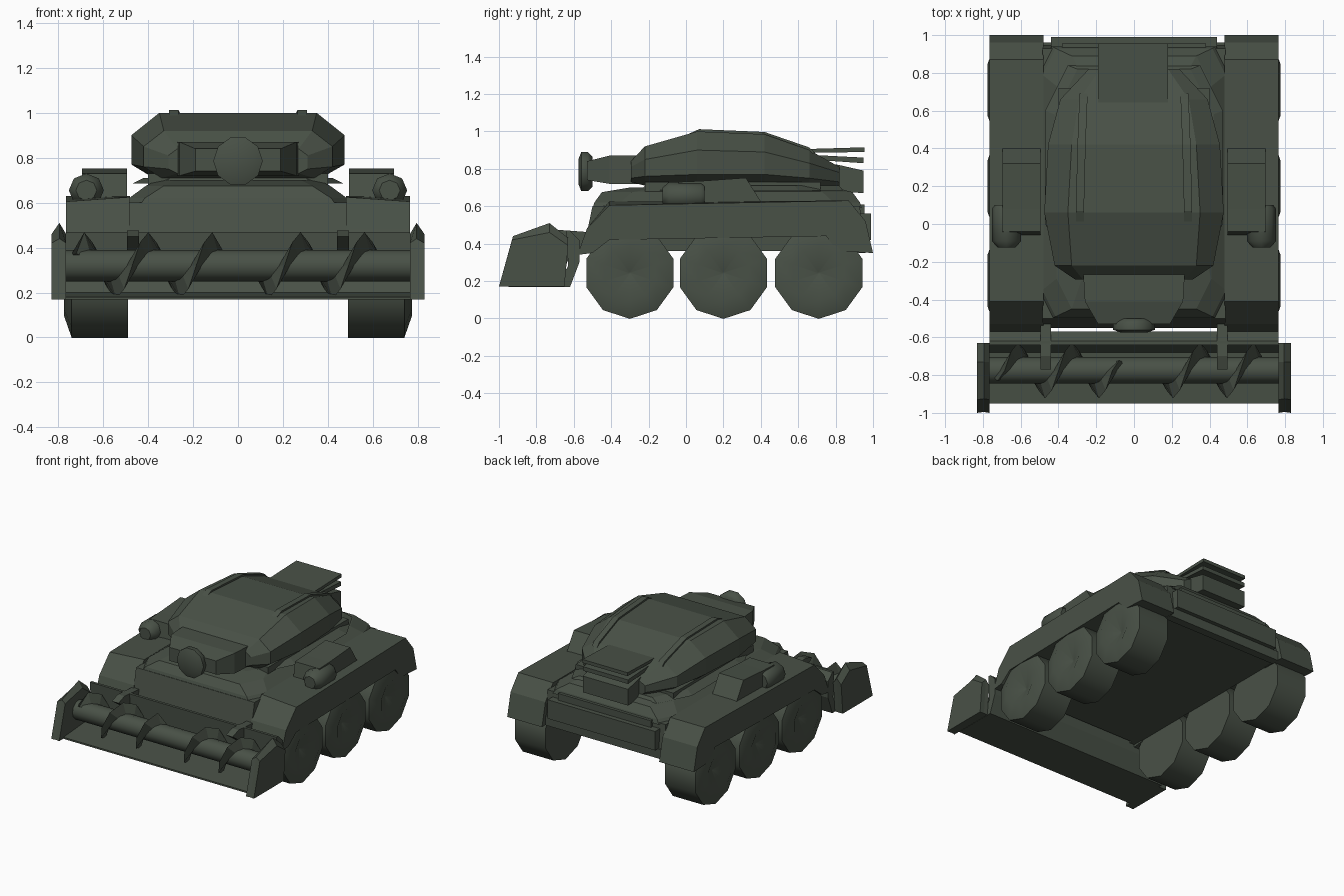
import bpy, bmesh, math
from mathutils import Vector

if "Cube" in bpy.data.objects:
    bpy.data.objects.remove(bpy.data.objects["Cube"])

green = bpy.data.materials.new("dark_army_green")
green.diffuse_color = (0.066, 0.082, 0.062, 1)
green.use_nodes = True
green.node_tree.nodes["Principled BSDF"].inputs["Base Color"].default_value = green.diffuse_color


def finish(name, verts, faces, mirror=False, smooth=None):
    me = bpy.data.meshes.new(name)
    me.from_pydata([tuple(v) for v in verts], [], faces)
    bm = bmesh.new()
    bm.from_mesh(me)
    bmesh.ops.remove_doubles(bm, verts=bm.verts, dist=0.0005)
    bmesh.ops.recalc_face_normals(bm, faces=bm.faces)
    bm.to_mesh(me)
    bm.free()
    me.materials.append(green)
    ob = bpy.data.objects.new(name, me)
    bpy.context.collection.objects.link(ob)
    if smooth:
        me.shade_smooth()
        me.set_sharp_from_angle(angle=math.radians(smooth))
    if mirror:
        ob.modifiers.new("mirror", 'MIRROR').use_mirror_merge = False
    return ob


def loft(name, rings, **kw):
    """Skin equal-length rings and cap both ends."""
    n = len(rings[0])
    verts = [v for r in rings for v in r]
    faces = [(i * n + j, i * n + (j + 1) % n, (i + 1) * n + (j + 1) % n, (i + 1) * n + j)
             for i in range(len(rings) - 1) for j in range(n)]
    faces += [tuple(range(n)), tuple(range(len(verts) - n, len(verts)))]
    return finish(name, verts, faces, **kw)


def prism(name, yz, x0, x1, **kw):
    return loft(name, [[(x, y, z) for y, z in yz] for x in (x0, x1)], **kw)


def box(name, x, y, z, **kw):
    return prism(name, [(y[0], z[0]), (y[1], z[0]), (y[1], z[1]), (y[0], z[1])], *x, **kw)


def turned(name, profile, cy, cz, n, phase=0, **kw):
    """Rings of (x, radius) around an axis along x."""
    return loft(name, [[(x, cy + r * math.cos(phase + 2 * math.pi * k / n),
                         cz + r * math.sin(phase + 2 * math.pi * k / n)) for k in range(n)]
                       for x, r in profile], **kw)


# Wheels with dished hubs
for label, cy in (("front", -0.30), ("middle", 0.20), ("rear", 0.71)):
    turned(label + "_wheels", [(0.49, 0.15), (0.49, 0.245), (0.74, 0.245), (0.775, 0.145),
                               (0.71, 0.006)], cy, 0.243, 10, math.pi / 2, mirror=True, smooth=50)

# Fenders, slightly lower along the outer edge
fender = [(-0.58, 0.34), (-0.53, 0.48), (-0.41, 0.625), (0.87, 0.63), (0.96, 0.52), (1.0, 0.35),
          (0.81, 0.36), (0.75, 0.44), (-0.41, 0.44), (-0.50, 0.35)]
loft("fenders", [[(0.48, y, z) for y, z in fender],
                 [(0.765, y, z - (0.02 if y == -0.41 else 0)) for y, z in fender]], mirror=True)

# Hull and chamfered upper deck
prism("hull", [(-0.55, 0.36), (-0.50, 0.60), (0.93, 0.60), (0.95, 0.36)], -0.485, 0.485)


def deck_ring(w, y0, y1, c, z):
    h = [(w - c, y0), (w, y0 + 2 * c), (w, y1 - 2 * c), (w - c, y1)]
    return [(x, y, z) for x, y in h] + [(-x, y, z) for x, y in reversed(h)]


loft("upper_deck", [deck_ring(0.485, -0.50, 0.94, 0.05, 0.59),
                    deck_ring(0.485, -0.49, 0.93, 0.07, 0.62),
                    deck_ring(0.41, -0.45, 0.89, 0.08, 0.675),
                    deck_ring(0.36, -0.30, 0.80, 0.08, 0.70)])
box("turret_collar", (-0.40, 0.40), (-0.22, 0.72), (0.68, 0.73))
loft("turret_skirt", [deck_ring(0.47, -0.24, 0.84, 0.12, 0.685),
                      deck_ring(0.42, -0.22, 0.82, 0.12, 0.71)])

# Rear bumper and tail ledge
box("rear_bumper", (-0.44, 0.44), (0.93, 0.99), (0.42, 0.56))
box("rear_ledge", (-0.38, 0.38), (0.86, 0.955), (0.55, 0.61))
box("rear_skid", (-0.48, 0.48), (0.90, 0.96), (0.35, 0.42))

# Turret: y, top half-width, mid half-width, bottom half-width, four heights
turret = [(-0.295, 0.27, 0.31, 0.27, 0.73, 0.75, 0.81, 0.84),
          (-0.22, 0.33, 0.42, 0.34, 0.71, 0.76, 0.85, 0.92),
          (0.06, 0.35, 0.475, 0.37, 0.71, 0.77, 0.90, 1.0),
          (0.42, 0.33, 0.455, 0.36, 0.70, 0.77, 0.89, 0.985),
          (0.66, 0.29, 0.39, 0.31, 0.70, 0.75, 0.83, 0.90),
          (0.82, 0.18, 0.24, 0.19, 0.69, 0.73, 0.78, 0.81)]
rings = []
for y, tw, w, bw, zb, zl, zh, zt in turret:
    right = [(bw, zb), (w, zl), (w, zh), (tw, zt)]
    rings.append([(x, y, z) for x, z in right] + [(-x, y, z) for x, z in reversed(right)])
loft("turret", rings)

# Roof rails that follow the turret top
rail = [(0.01, 0.985), (0.07, 1.012), (0.42, 0.997), (0.66, 0.914), (0.69, 0.885),
        (0.66, 0.88), (0.42, 0.96), (0.07, 0.98)]
loft("roof_rails", [[(x - 0.04 * max(0, y - 0.2), y, z) for y, z in rail]
                    for x in (0.265, 0.308)], mirror=True)

# Turret tail box with overhanging plates
prism("turret_tail_box", [(0.70, 0.70), (0.80, 0.68), (0.95, 0.67), (0.95, 0.79), (0.82, 0.82),
                          (0.70, 0.84)], -0.19, 0.18)
prism("upper_tail_plate", [(0.62, 0.885), (0.955, 0.89), (0.955, 0.915), (0.62, 0.905)], -0.19, 0.18)
prism("lower_tail_plate", [(0.66, 0.85), (0.95, 0.83), (0.95, 0.86), (0.66, 0.875)], -0.19, 0.18)

# Gun mantlet and blunt muzzle
def block_ring(y, w, z0, z1):
    return [(-w, y, z0), (w, y, z0), (w, y, z1), (-w, y, z1)]


loft("gun_mantlet", [block_ring(-0.24, 0.27, 0.72, 0.87), block_ring(-0.41, 0.26, 0.72, 0.87),
                     block_ring(-0.53, 0.19, 0.74, 0.84)])
muzzle = []
for y, r in ((-0.50, 0.085), (-0.525, 0.11), (-0.56, 0.11), (-0.575, 0.07)):
    muzzle.append([(r * math.cos(math.pi * k / 5), y, 0.785 + r * math.sin(math.pi * k / 5))
                   for k in range(10)])
loft("muzzle", muzzle, smooth=50)

# Stowage boxes and rounded lamps on the fenders
prism("stowage_boxes", [(-0.06, 0.61), (-0.04, 0.73), (0.08, 0.735), (0.32, 0.752), (0.41, 0.61)],
      0.495, 0.695, mirror=True)
lamp = [[(0.675 + 0.078 * s * math.cos(math.pi * k / 4), y, 0.655 + 0.075 * s * math.sin(math.pi * k / 4))
         for k in range(8)] for y, s in ((-0.125, 0.6), (-0.09, 1), (0.08, 1), (0.10, 0.8))]
loft("fender_lamps", lamp, mirror=True, smooth=50)

# Plough end plates with a ridged top
sides = [(-1.0, 0.17), (-0.93, 0.42), (-0.73, 0.46), (-0.63, 0.39), (-0.65, 0.17)]
ridge = [(-0.995, 0.17), (-0.925, 0.44), (-0.73, 0.51), (-0.63, 0.43), (-0.65, 0.17)]
loft("plough_end_plates", [[(x, y, z) for y, z in p]
                           for x, p in ((0.765, sides), (0.795, ridge), (0.83, sides))], mirror=True)

# Plough scoop: floor and back wall
prism("plough_scoop", [(-0.95, 0.168), (-0.62, 0.168), (-0.57, 0.30), (-0.57, 0.42), (-0.62, 0.47),
                       (-0.64, 0.47), (-0.63, 0.28), (-0.68, 0.20), (-0.95, 0.18)], -0.765, 0.765)
prism("plough_arms", [(-0.77, 0.45), (-0.70, 0.475), (-0.50, 0.46), (-0.50, 0.36), (-0.64, 0.36)],
      0.44, 0.495, mirror=True)

# Auger drum and its two helical blades
AY, AZ = -0.775, 0.32
turned("auger_drum", [(-0.765, 0.07), (0.765, 0.07)], AY, AZ, 12, smooth=40)


def auger_blade(name, x0, t0, t1, pitch=0.285):
    n = round((t1 - t0) / (math.pi / 4))
    rings = []
    for i in range(n + 1):
        t = t0 + (t1 - t0) * i / n
        x = x0 + pitch * (t - t0) / (2 * math.pi)
        tip = 0.075 if i in (0, n) else 0.148
        rings.append([(x + dx, AY - r * math.sin(t), AZ - r * math.cos(t))
                      for dx, r in ((-0.025, 0.062), (0, tip), (0.025, 0.062))])
    loft(name, rings)


auger_blade("left_auger_blade", -0.72, 0.75 * math.pi, 5.25 * math.pi)
auger_blade("right_auger_blade", 0.10, -0.25 * math.pi, 3.75 * math.pi)
